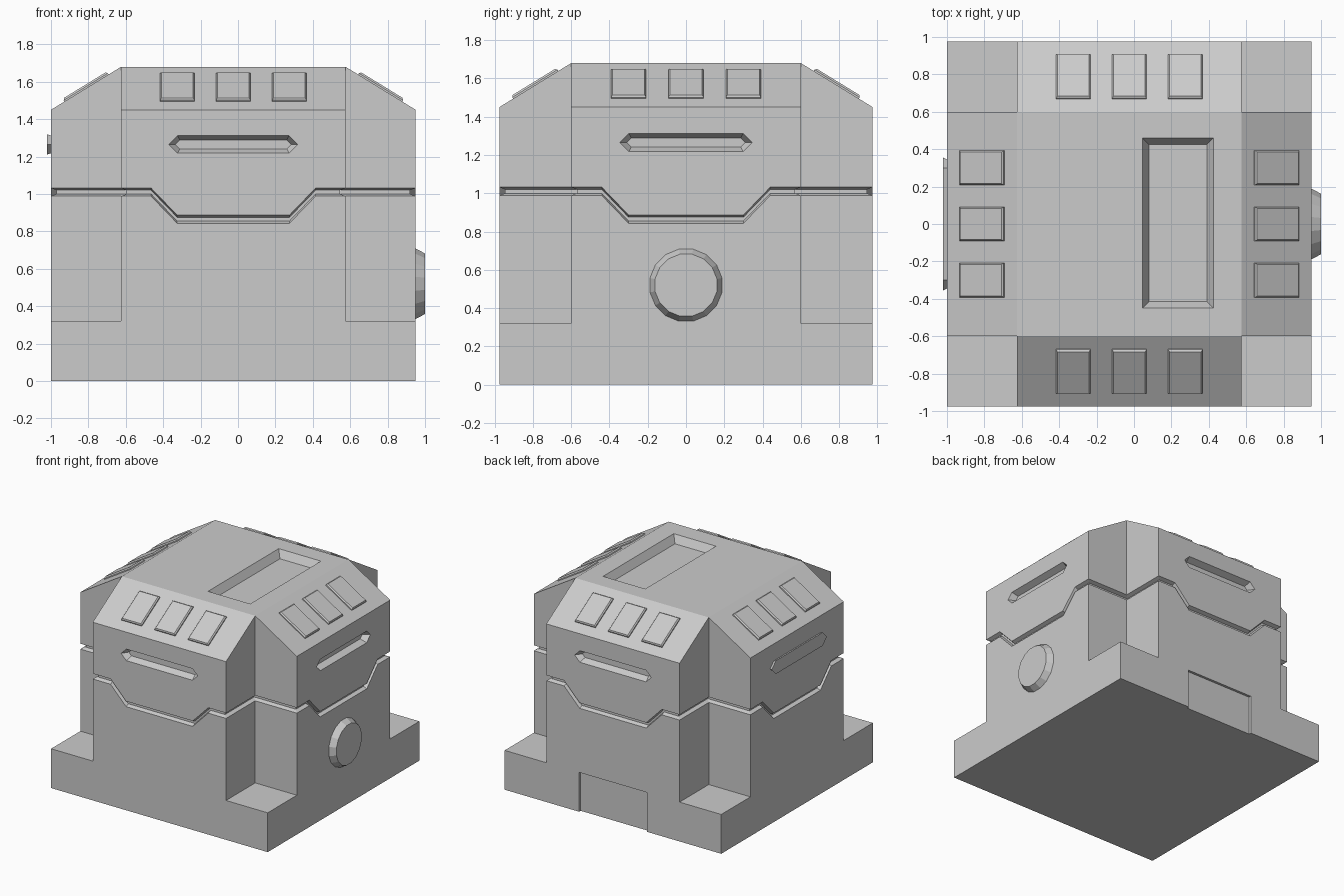
import bpy, bmesh, math
from mathutils import Matrix, Vector

if "Cube" in bpy.data.objects:
    bpy.data.objects.remove(bpy.data.objects["Cube"])

A, B = 0.975, 0.6            # half width of the base, half width of each arm
LEDGE, EAVE, TOP = 0.32, 1.45, 1.68
SHIFT = Matrix.Translation((-0.025, 0, 0))


def turn(k):
    return Matrix.Rotation(k * math.pi / 2, 4, 'Z')


def finish(name, bm, k=0):
    bmesh.ops.remove_doubles(bm, verts=bm.verts, dist=1e-5)
    bmesh.ops.recalc_face_normals(bm, faces=bm.faces)
    bm.transform(SHIFT @ turn(k))
    me = bpy.data.meshes.new(name)
    bm.to_mesh(me)
    bm.free()
    ob = bpy.data.objects.new(name, me)
    bpy.context.collection.objects.link(ob)
    return ob


def loft(name, rings, k=0, closed=False):
    """Skin between rings of points; cap the ends, or close into a loop."""
    bm = bmesh.new()
    vs = [[bm.verts.new(p) for p in r] for r in rings]
    n = len(vs[0])
    pairs = list(zip(vs, vs[1:])) + ([(vs[-1], vs[0])] if closed else [])
    for r, s in pairs:
        for i in range(n):
            j = (i + 1) % n
            bm.faces.new((r[i], r[j], s[j], s[i]))
    if not closed:
        bm.faces.new(vs[0])
        bm.faces.new(vs[-1])
    return finish(name, bm, k)


def rect(w, h):
    return [(-w, -h), (w, -h), (w, h), (-w, h)]


# body: four identical sides around a cross plan, with cap and floor
bm = bmesh.new()
side = [
    [(-A, -A, 0), (A, -A, 0), (A, -A, LEDGE), (B, -A, LEDGE), (B, -A, EAVE),
     (-B, -A, EAVE), (-B, -A, LEDGE), (-A, -A, LEDGE)],
    [(-B, -A, EAVE), (B, -A, EAVE), (B, -B, TOP), (-B, -B, TOP)],
    [(B, -A, LEDGE), (B, -B, LEDGE), (B, -B, TOP), (B, -A, EAVE)],
    [(-B, -A, LEDGE), (-B, -B, LEDGE), (-B, -B, TOP), (-B, -A, EAVE)],
    [(B, -A, LEDGE), (A, -A, LEDGE), (A, -B, LEDGE), (B, -B, LEDGE)],
]
for k in range(4):
    for f in side:
        bm.faces.new([bm.verts.new(turn(k) @ Vector(p)) for p in f])
for half, z in ((A, 0), (B, TOP)):
    bm.faces.new([bm.verts.new((x, y, z)) for x, y in rect(half, half)])
body = finish("body", bm)


# seam groove running round the cross with a dip on each face
def seam_ring(d, dz):
    e = B - d
    pts = []
    for k in range(4):
        for t, z in ((-e, 1.01), (-0.44, 1.01), (-0.3, 0.865),
                     (0.3, 0.865), (0.44, 1.01), (e, 1.01)):
            pts.append(turn(k) @ Vector((t, -A + d, z + dz)))
        pts.append(turn(k) @ Vector((e, -e, 1.01 + dz)))
    return pts


cutters = [loft("seam_cutter", [seam_ring(-0.02, 0.03), seam_ring(0.03, 0.01),
                                seam_ring(0.03, -0.01), seam_ring(-0.02, -0.03)],
                closed=True)]


# pointed vent slot on each side
def slot_ring(w, h, y):
    return [(x, y, 1.265 + z) for x, z in
            ((-w, 0), (-w + h, -h), (w - h, -h), (w, 0), (w - h, h), (-w + h, h))]


for k in range(4):
    cutters.append(loft("slot_cutter", [slot_ring(0.355, 0.054, -A - 0.02),
                                        slot_ring(0.345, 0.047, -A),
                                        slot_ring(0.31, 0.024, -A + 0.05)], k))

# roof recess with sloping walls
cutters.append(loft("roof_cutter", [
    [(0.26 + x, y + 0.005, z) for x, y in rect(w, h)]
    for w, h, z in ((0.2, 0.465, TOP + 0.02), (0.19, 0.455, TOP), (0.155, 0.42, TOP - 0.06))]))

# shallow panel recess low on the back
cutters.append(loft("back_panel_cutter", [
    [(x, y, 0.11 + z) for x, z in rect(0.305, 0.21)] for y in (A + 0.1, A - 0.02)]))

for c in cutters:
    m = body.modifiers.new(c.name, 'BOOLEAN')
    m.operation, m.solver, m.object = 'DIFFERENCE', 'EXACT', c
bpy.context.view_layer.update()
dg = bpy.context.evaluated_depsgraph_get()
carved = bpy.data.meshes.new_from_object(body.evaluated_get(dg))
body.modifiers.clear()
body.data = carved
for c in cutters:
    bpy.data.objects.remove(c)

# raised tiles, three on each roof slope
run, rise = A - B, TOP - EAVE
up = Vector((0, run, rise)).normalized()
out = Vector((0, -rise, run)).normalized()
mid = Vector((0, -0.785, EAVE + (A - 0.785) * rise / run))
for k in range(4):
    for cx in (-0.3, 0, 0.3):
        rings = []
        for w, h, d in ((0.092, 0.138, -0.01), (0.092, 0.138, 0.008), (0.084, 0.13, 0.018)):
            rings.append([mid + Vector((cx + x, 0, 0)) + up * s + out * d
                          for x, s in rect(w, h)])
        loft("roof_tile", rings, k)

# round button on the right side
N = 16
loft("side_button", [
    [(x, r * math.cos(math.tau * (i + 0.5) / N), 0.52 + r * math.sin(math.tau * (i + 0.5) / N))
     for i in range(N)]
    for r, x in ((0.192, A - 0.02), (0.192, A), (0.165, A + 0.05))])
